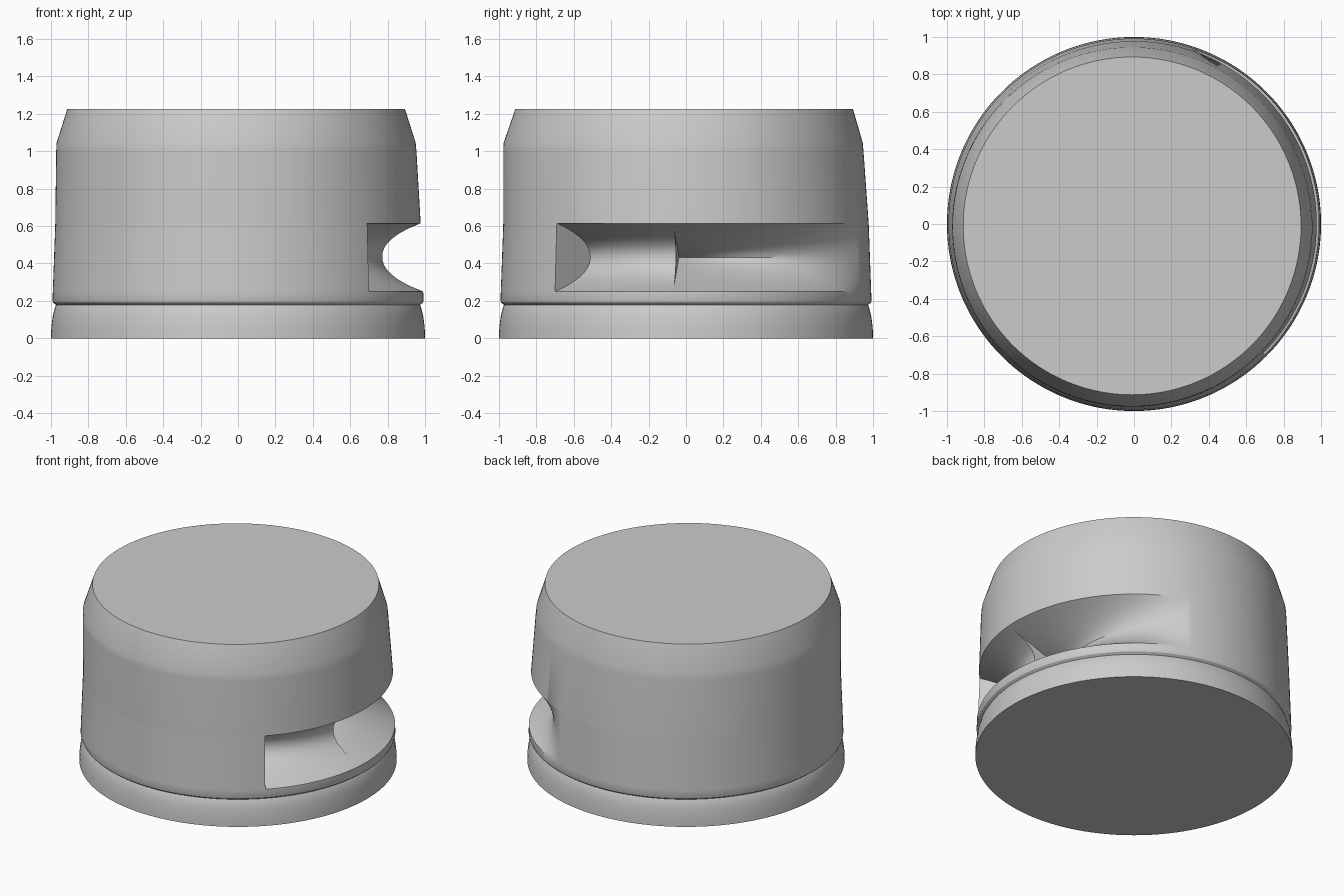
import bpy, bmesh, math

cube = bpy.data.objects.get("Cube")
if cube:
    bpy.data.objects.remove(cube)

SLOT_LOW, SLOT_HIGH, SLOT_ROWS = 0.25, 0.615, 20
START, STEP, END = -45, -4, 71      # slot angles in degrees

# Outer profile: height, radius, centre x, centre y
profile = [(0, 1, 0, 0), (0.06, 0.998, 0, 0), (0.12, 0.99, 0, 0),
           (0.168, 0.978, 0, 0), (0.178, 0.972, 0, 0), (0.19, 0.988, 0, 0),
           (0.2, 0.992, 0, 0), (0.61, 0.977, 0, 0),
           (1.0, 0.963, -0.009, -0.014), (1.045, 0.96, -0.01, -0.015),
           (1.225, 0.903, -0.01, -0.01)]


def sample(z):
    """Outer radius and centre at height z."""
    for a, b in zip(profile, profile[1:]):
        if z <= b[0]:
            f = (z - a[0]) / (b[0] - a[0])
            return [p + (q - p) * f for p, q in zip(a[1:], b[1:])]
    return profile[-1][1:]


# Columns: angle, slot depth, slot curve power
columns = []
for i in range(START, STEP + 1):                 # rounded channel
    f = (i - START) / (STEP - START)
    columns.append((i, 0.26 - 0.05 * f, 2.2))
for i in range(STEP, END + 1):                   # tapering wedge
    f = (i - STEP) / (END - STEP)
    columns.append((i, 0.44 * (1 - f), 1 + f))
for i in range(END + 1, START + 361, 2):         # plain wall
    columns.append((i, 0, 1))
columns.append((START + 360, 0, 1))

slot_heights = [SLOT_LOW + (SLOT_HIGH - SLOT_LOW) * i / SLOT_ROWS
                for i in range(SLOT_ROWS + 1)]
heights = sorted([p[0] for p in profile if not SLOT_LOW < p[0] < SLOT_HIGH]
                 + slot_heights)

# Turned body with the side slot pressed into it
bm = bmesh.new()
grid = []
for angle, depth, power in columns:
    ca, sa = math.cos(math.radians(angle)), math.sin(math.radians(angle))
    line = []
    for z in heights:
        r, cx, cy = sample(z)
        t = abs(2 * (z - SLOT_LOW) / (SLOT_HIGH - SLOT_LOW) - 1)
        if t < 1:
            r -= depth * (1 - t ** power)
        line.append(bm.verts.new((cx + r * ca, cy + r * sa, z)))
    grid.append(line)
for a, b in zip(grid, grid[1:] + grid[:1]):
    for j in range(len(heights) - 1):
        bm.faces.new((a[j], b[j], b[j + 1], a[j + 1]))
bm.faces.new([line[-1] for line in grid])
bm.faces.new([line[0] for line in reversed(grid)])
bmesh.ops.remove_doubles(bm, verts=bm.verts, dist=0.0001)
bmesh.ops.recalc_face_normals(bm, faces=bm.faces)

mesh = bpy.data.meshes.new("slotted_body")
bm.to_mesh(mesh)
bm.free()
body = bpy.data.objects.new("slotted_body", mesh)
bpy.context.collection.objects.link(body)

# Plain grey finish
grey = bpy.data.materials.new("light_grey")
grey.use_nodes = True
colour = (0.6, 0.6, 0.6, 1)
grey.diffuse_color = colour
grey.node_tree.nodes["Principled BSDF"].inputs["Base Color"].default_value = colour
mesh.materials.append(grey)

bpy.ops.object.select_all(action="DESELECT")
body.select_set(True)
bpy.context.view_layer.objects.active = body
bpy.ops.object.shade_smooth_by_angle(angle=math.radians(30))
